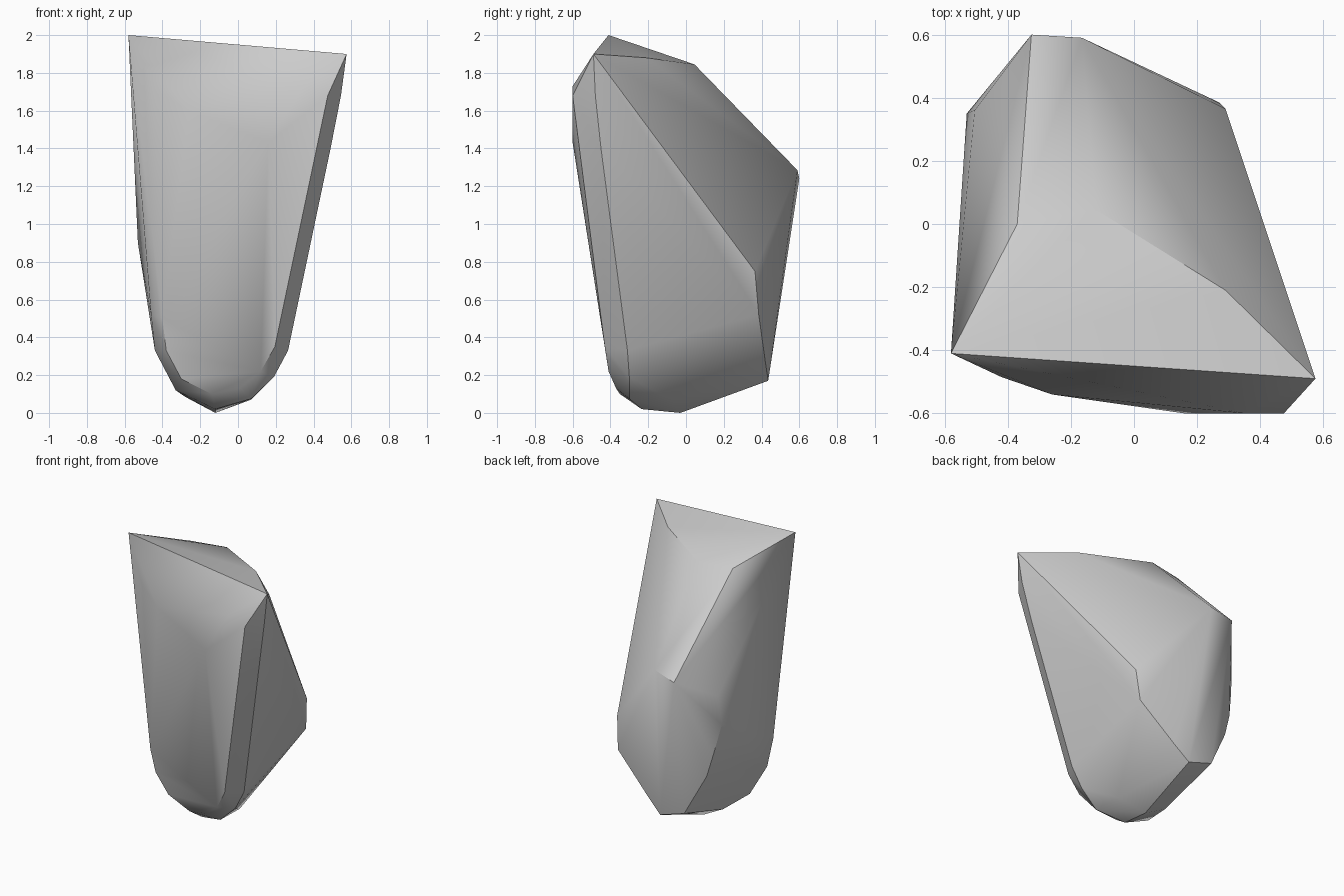
import bpy
import bmesh
import math

default_cube = bpy.data.objects.get("Cube")
if default_cube:
    bpy.data.objects.remove(default_cube, do_unlink=True)


def flat_material(name, colour):
    material = bpy.data.materials.new(name)
    material.use_nodes = True
    material.diffuse_color = colour
    shader = next(n for n in material.node_tree.nodes if n.type == 'BSDF_PRINCIPLED')
    shader.inputs["Base Color"].default_value = colour
    shader.inputs["Roughness"].default_value = 0.9
    return material


def hull_object(name, corner_groups, material, smooth_angle):
    """Wrap a tight convex skin around the corners of a chipped stone."""
    bm = bmesh.new()
    for group in corner_groups:
        for corner in group:
            bm.verts.new(corner)
    result = bmesh.ops.convex_hull(bm, input=list(bm.verts))
    spare = set(result["geom_interior"]) | set(result["geom_unused"])
    spare = [v for v in spare if isinstance(v, bmesh.types.BMVert) and v.is_valid]
    bmesh.ops.delete(bm, geom=spare, context='VERTS')
    bmesh.ops.recalc_face_normals(bm, faces=list(bm.faces))
    mesh = bpy.data.meshes.new(name)
    bm.to_mesh(mesh)
    bm.free()
    mesh.materials.append(material)
    stone = bpy.data.objects.new(name, mesh)
    bpy.context.collection.objects.link(stone)

    # Soft facets with crisp fracture edges
    bpy.ops.object.select_all(action='DESELECT')
    stone.select_set(True)
    bpy.context.view_layer.objects.active = stone
    bpy.ops.object.shade_smooth_by_angle(angle=math.radians(smooth_angle))
    return stone


# Slanted top facet and the long chip running down the back
top_facet = [(-0.58, -0.41, 2.0), (0.575, -0.49, 1.9), (0.29, -0.21, 1.88),
             (-0.12, 0.045, 1.845), (-0.37, 0, 1.84)]
back_chip = [(-0.165, 0.59, 1.285), (-0.325, 0.6, 1.24)]

# Bevelled upper front
front_brow = [(0.475, -0.6, 1.68), (0.35, -0.6, 1.73), (0.16, -0.6, 1.43),
              (-0.26, -0.54, 1.6), (-0.42, -0.485, 1.7)]

# Flank corners on both sides
right_flank = [(0.545, -0.48, 1.68), (0.49, -0.45, 1.4), (0.265, -0.31, 0.33),
               (0.29, 0.365, 0.75), (0.27, 0.385, 0.52)]
left_flank = [(-0.53, 0.35, 0.9), (-0.505, 0.36, 1.1), (-0.485, 0.385, 0.68),
              (-0.44, 0.395, 0.52), (-0.46, -0.33, 0.52), (-0.44, -0.29, 0.33)]

# Rounded lower rim of the front face
front_rim = [(-0.4, -0.42, 0.5), (-0.38, -0.39, 0.33), (-0.3, -0.36, 0.18),
             (-0.14, -0.35, 0.1), (0.01, -0.37, 0.13), (0.12, -0.41, 0.22),
             (0.195, -0.43, 0.35)]

# Underside and lower back edge
underside = [(-0.33, -0.25, 0.12), (-0.12, -0.235, 0.02), (-0.12, -0.03, 0),
             (-0.28, -0.02, 0.085), (0.07, -0.08, 0.07), (0.07, -0.3, 0.075),
             (0.19, -0.3, 0.19)]
back_foot = [(-0.1, 0.435, 0.17), (-0.29, 0.435, 0.23), (0.01, 0.42, 0.27)]

stone_grey = flat_material("stone grey", (0.6, 0.6, 0.6, 1))
hull_object("rock", [top_facet, back_chip, front_brow, right_flank, left_flank,
                     front_rim, underside, back_foot], stone_grey, 30)
